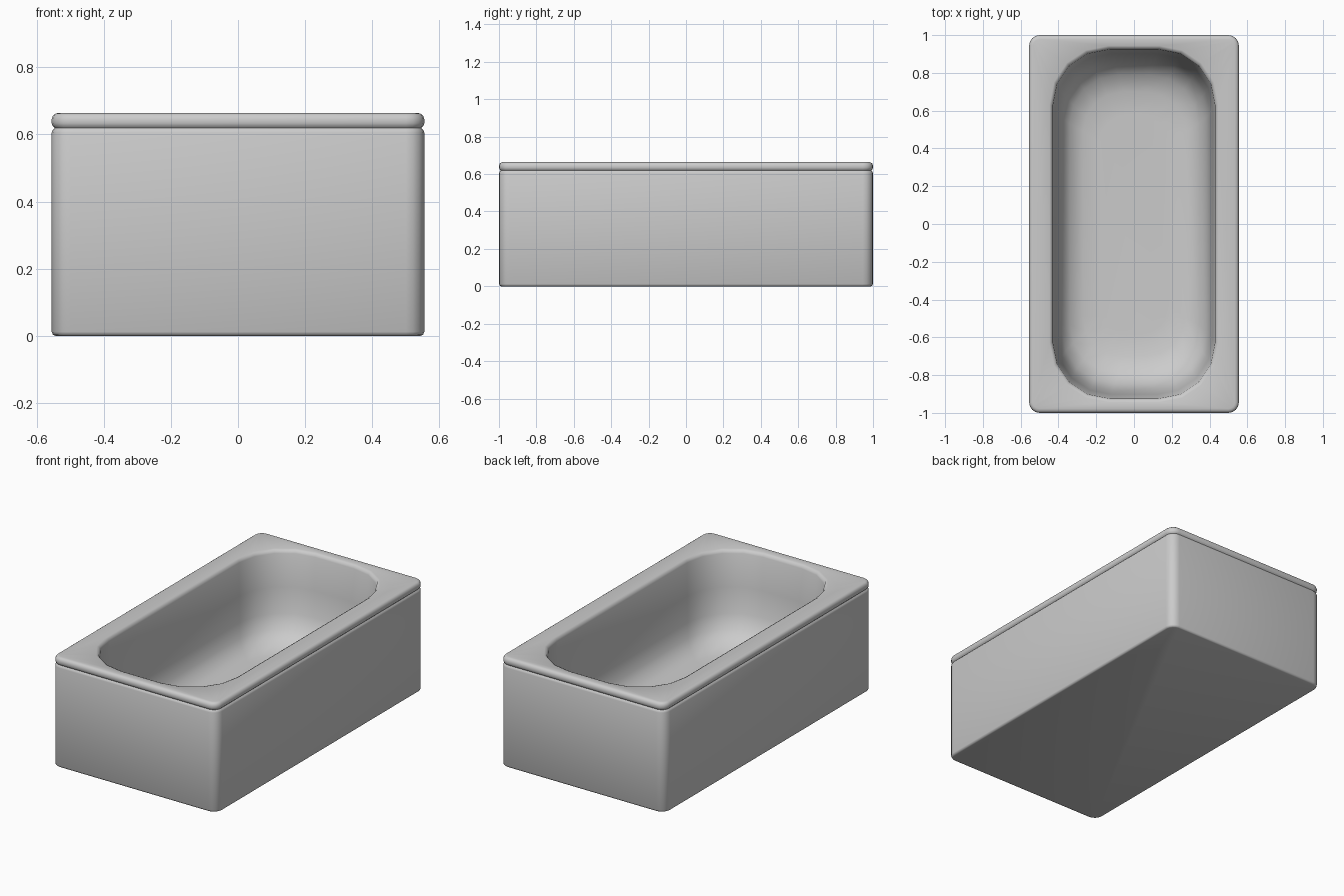
import bpy
import bmesh
from math import sin, cos, pi

cube = bpy.data.objects.get("Cube")
if cube:
    bpy.data.objects.remove(cube, do_unlink=True)

HALF_X, HALF_Y = 0.555, 1.0
CORNER_STEPS = 4

enamel = bpy.data.materials.new("grey enamel")
enamel.use_nodes = True
grey = (0.6, 0.6, 0.6, 1)
enamel.diffuse_color = grey
enamel.node_tree.nodes["Principled BSDF"].inputs["Base Color"].default_value = grey


def rounded_ring(bm, hx, hy, radius, z):
    """One horizontal rounded rectangle of vertices."""
    ring = []
    for quarter, (sx, sy) in enumerate([(1, 1), (-1, 1), (-1, -1), (1, -1)]):
        for step in range(CORNER_STEPS + 1):
            a = (quarter + step / CORNER_STEPS) * pi / 2
            ring.append(bm.verts.new((sx * (hx - radius) + radius * cos(a),
                                      sy * (hy - radius) + radius * sin(a), z)))
    return ring


def loft(name, sections, cap_start=False, cap_end=False):
    """Skin a stack of rounded rectangles into one smooth part."""
    bm = bmesh.new()
    rings = [rounded_ring(bm, *s) for s in sections]
    for low, high in zip(rings, rings[1:]):
        n = len(low)
        for i in range(n):
            j = (i + 1) % n
            bm.faces.new((low[i], low[j], high[j], high[i]))
    if cap_start:
        bm.faces.new(rings[0][::-1])
    if cap_end:
        bm.faces.new(rings[-1])
    mesh = bpy.data.meshes.new(name)
    bm.to_mesh(mesh)
    bm.free()
    mesh.materials.append(enamel)
    obj = bpy.data.objects.new(name, mesh)
    bpy.context.collection.objects.link(obj)
    bpy.ops.object.select_all(action="DESELECT")
    obj.select_set(True)
    bpy.context.view_layer.objects.active = obj
    bpy.ops.object.shade_smooth_by_angle(angle=pi / 3)
    return obj


def outer(inset, z):
    return (HALF_X - inset, HALF_Y - inset, 0.055 - inset, z)


# Outer casing: softened base, straight walls, tucked in under the rim
loft("tub_casing", [outer(*p) for p in [
    (0.012, 0), (0.004, 0.003), (0, 0.012), (0, 0.605),
    (0.003, 0.613), (0.009, 0.619)]], cap_start=True)

# Rolled rim flowing over the lip into the sloping basin
rim = [outer(*p) for p in [
    (0.009, 0.619), (0.003, 0.625), (0, 0.633), (0, 0.645),
    (0.004, 0.656), (0.012, 0.662), (0.022, 0.664)]]
basin = [
    (0.447, 0.943, 0.31, 0.664), (0.436, 0.931, 0.305, 0.658),
    (0.43, 0.924, 0.30, 0.643), (0.416, 0.902, 0.295, 0.45),
    (0.402, 0.88, 0.29, 0.30), (0.382, 0.845, 0.28, 0.22),
    (0.34, 0.79, 0.26, 0.165), (0.27, 0.70, 0.21, 0.135),
    (0.18, 0.58, 0.15, 0.13)]
loft("rim_and_basin", rim + basin, cap_end=True)
